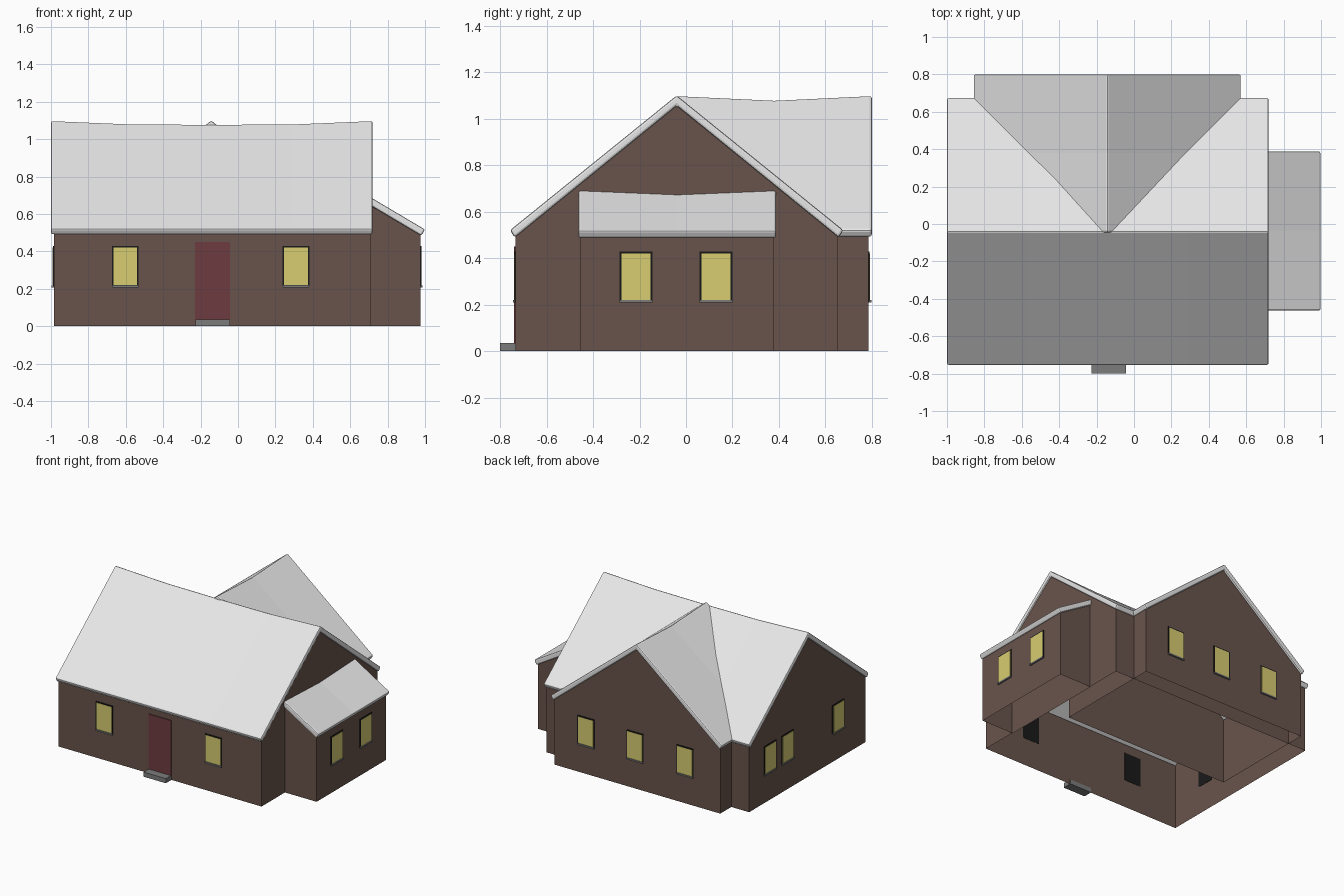
import bpy, bmesh, math
from mathutils import Matrix, Vector

if "Cube" in bpy.data.objects:
    bpy.data.objects.remove(bpy.data.objects["Cube"])


def mat(name, rgb):
    m = bpy.data.materials.new(name)
    m.diffuse_color = (*rgb, 1)
    m.use_nodes = True
    m.node_tree.nodes["Principled BSDF"].inputs["Base Color"].default_value = m.diffuse_color
    return m


WALL = mat("brown_wall", (0.14, 0.088, 0.071))
ROOF = mat("pale_roof", (0.8, 0.8, 0.8))
GLASS = mat("yellow_window", (0.69, 0.61, 0.165))
DOOR = mat("red_door", (0.155, 0.045, 0.05))
STONE = mat("grey_stone", (0.2, 0.2, 0.2))
FRAME = mat("black_frame", (0.01, 0.01, 0.01))


def finish(name, bm, material, bevel=0):
    bmesh.ops.recalc_face_normals(bm, faces=bm.faces)
    me = bpy.data.meshes.new(name)
    bm.to_mesh(me)
    bm.free()
    me.materials.append(material)
    ob = bpy.data.objects.new(name, me)
    bpy.context.collection.objects.link(ob)
    if bevel:
        b = ob.modifiers.new("rounded_edges", 'BEVEL')
        b.width = bevel
        b.segments = 2
        b.limit_method = 'ANGLE'
        b.angle_limit = math.radians(30)
    return ob


def along_x(t, u, z):
    return (t, u, z)


def along_y(t, u, z):
    return (u, t, z)


def loft(name, profile, stations, place, material, bevel=0, walls_only=False):
    """Loft (u, z, sag) points through (position, drop) stations.
    walls_only keeps the end faces and the upright sides."""
    bm = bmesh.new()
    rings = [[bm.verts.new(place(t, u, z - drop * sag)) for u, z, sag in profile]
             for t, drop in stations]
    n = len(profile)
    for a, b in zip(rings, rings[1:]):
        for i in range(n):
            j = (i + 1) % n
            upright = abs(profile[i][0] - profile[j][0]) < 1e-6
            if upright or not walls_only:
                bm.faces.new((a[i], a[j], b[j], b[i]))
    bm.faces.new(rings[0])
    bm.faces.new(rings[-1])
    return finish(name, bm, material, bevel)


def gable_walls(name, c, half, ends, place):
    prof = [(c - half, 0, 0), (c + half, 0, 0), (c + half, 0.5, 0),
            (c, 1.06, 0), (c - half, 0.5, 0)]
    loft(name, prof, [(e, 0) for e in ends], place, WALL, walls_only=True)


def gable_roof(name, c, half, stations, place):
    prof = [(c - half, 0.52, 0), (c, 1.1, 1), (c + half, 0.52, 0),
            (c + half - 0.02, 0.488, 0), (c, 1.055, 1), (c - half + 0.02, 0.488, 0)]
    loft(name, prof, stations, place, ROOF, 0.01)


def box(name, x, y, z, material, turn=None):
    bm = bmesh.new()
    bmesh.ops.create_cube(bm, size=1)
    for v in bm.verts:
        v.co = Vector([r[0] + (k + 0.5) * (r[1] - r[0]) for r, k in zip((x, y, z), v.co)])
    if turn is not None:
        bm.transform(turn)
    return finish(name, bm, material)


# Main house
gable_walls("main_walls", -0.04, 0.693, (-0.985, 0.71), along_x)
gable_roof("main_roof", -0.04, 0.717,
           [(-1.0, 0), (-0.57, 0.018), (-0.14, 0.02), (0.29, 0.018), (0.72, 0)], along_x)

# Rear wing, running into the main house
gable_walls("rear_wing_walls", -0.143, 0.693, (-0.04, 0.785), along_y)
gable_roof("rear_wing_roof", -0.143, 0.717, [(-0.045, 0), (0.38, 0.02), (0.8, 0)], along_y)

# Lean-to on the right side
loft("side_wing_walls", [(0.705, 0, 0), (0.975, 0, 0), (0.975, 0.495, 0), (0.705, 0.645, 0)],
     [(-0.454, 0), (0.376, 0)], along_y, WALL, walls_only=True)
loft("side_wing_roof", [(0.7, 0.695, 1), (1.0, 0.517, 0), (0.98, 0.484, 0), (0.7, 0.65, 1)],
     [(-0.463, 0), (-0.038, 0.018), (0.388, 0)], along_y, ROOF, 0.009)


# Windows: frame, pane and sill, built facing the front and turned into place
def window(name, x, y, angle):
    t = Matrix.Translation((x, y, 0)) @ Matrix.Rotation(math.radians(angle), 4, 'Z')
    box(name + "_frame", (-0.071, 0.071), (-0.005, 0.002), (0.212, 0.428), FRAME, t)
    box(name + "_pane", (-0.063, 0.063), (-0.007, 0), (0.22, 0.42), GLASS, t)
    box(name + "_sill", (-0.07, 0.07), (-0.012, 0), (0.208, 0.219), STONE, t)


for i, x in enumerate((-0.602, 0.31)):
    window(f"front_window_{i}", x, -0.733, 0)
for i, y in enumerate((-0.215, 0.129)):
    window(f"right_window_{i}", 0.975, y, 90)
for i, x in enumerate((0.285, -0.125, -0.543)):
    window(f"back_window_{i}", x, 0.785, 180)
for i, y in enumerate((0.406, 0.196, -0.41)):
    window(f"left_window_{i}", -0.985, y, -90)

# Door and step
box("front_door", (-0.23, -0.042), (-0.74, -0.733), (0.03, 0.45), DOOR)
box("door_step", (-0.228, -0.043), (-0.8, -0.73), (0, 0.035), STONE)
